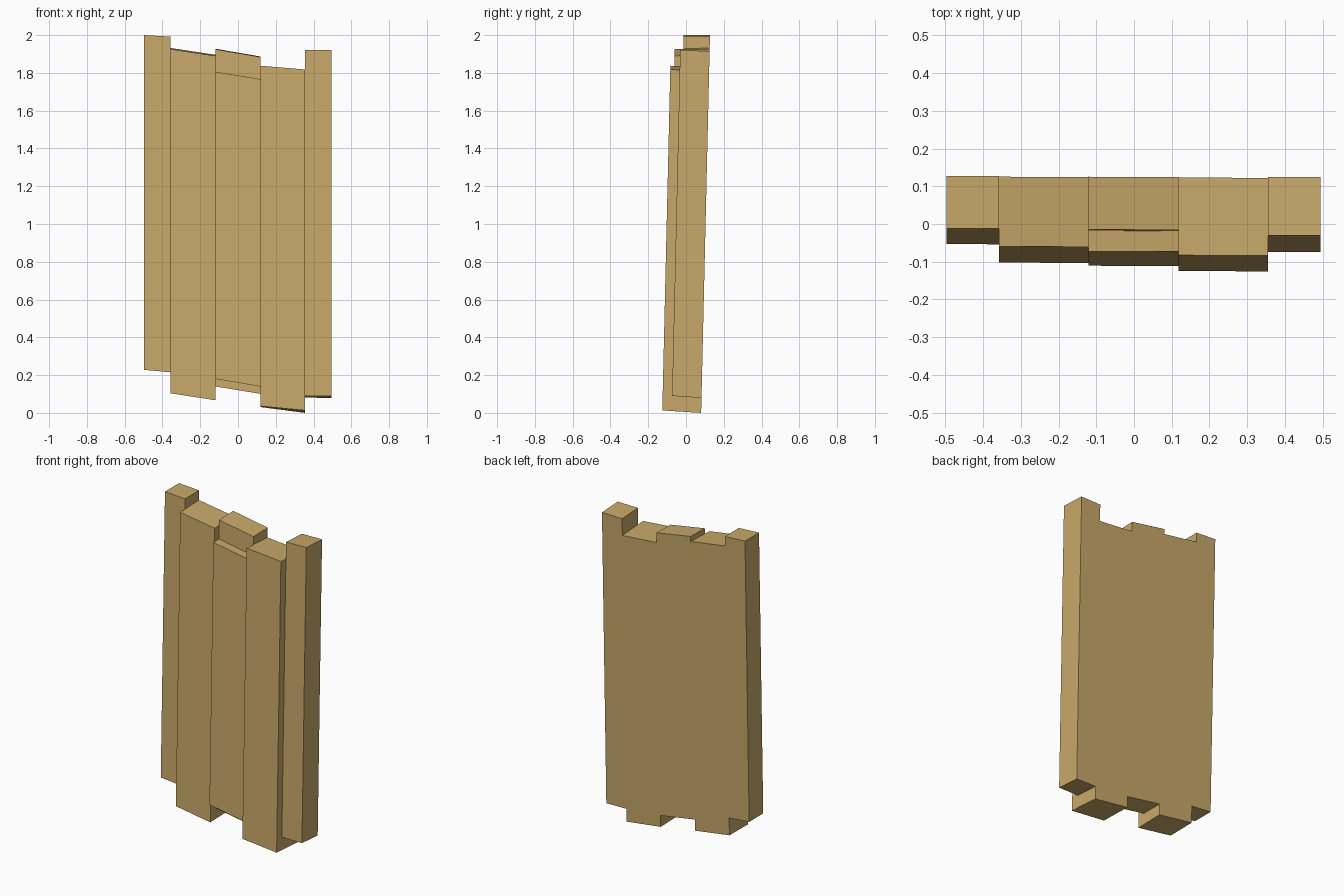
import bpy, bmesh

if "Cube" in bpy.data.objects:
    bpy.data.objects.remove(bpy.data.objects["Cube"])

wood = bpy.data.materials.new("tan wood")
wood.diffuse_color = (0.58, 0.395, 0.142, 1)
wood.use_nodes = True
wood.node_tree.nodes["Principled BSDF"].inputs["Base Color"].default_value = wood.diffuse_color

LEAN = 0.0234  # whole panel leans slightly backward towards the top


def plank(name, x0, x1, top, bottom, front, back=0.127):
    """Leaning plank. top / bottom: (front left, front right, back left, back right) heights;
    front / back: depth measured at z = 2."""
    bm = bmesh.new()
    rows = []
    for heights in (bottom, top):
        fl, fr, bl, br = heights
        rows.append([bm.verts.new((x, y - (2 - z) * LEAN, z)) for x, y, z in
                     ((x0, front, fl), (x1, front, fr), (x1, back, br), (x0, back, bl))])
    lo, hi = rows
    bm.faces.new(lo[::-1])
    bm.faces.new(hi)
    for i in range(4):
        j = (i + 1) % 4
        bm.faces.new((lo[i], lo[j], hi[j], hi[i]))
    bmesh.ops.recalc_face_normals(bm, faces=bm.faces)
    me = bpy.data.meshes.new(name)
    bm.to_mesh(me)
    bm.free()
    me.materials.append(wood)
    ob = bpy.data.objects.new(name, me)
    bpy.context.collection.objects.link(ob)


# outer posts
plank("left_post", -0.497, -0.358, (2.0, 1.992, 2.0, 1.992), (0.228, 0.215, 0.228, 0.215), -0.012)
plank("right_post", 0.355, 0.494, (1.92, 1.922, 1.912, 1.914), (0.09, 0.09, 0.081, 0.079), -0.029)
# inner boards
plank("left_board", -0.358, -0.12, (1.926, 1.89, 1.932, 1.896), (0.104, 0.067, 0.106, 0.071), -0.058)
plank("right_board", 0.118, 0.355, (1.838, 1.818, 1.826, 1.806), (0.036, 0.013, 0.031, 0.0), -0.079)
# middle board: long backing with a shorter facing on it
plank("middle_backing", -0.12, 0.118, (1.925, 1.884, 1.928, 1.887), (0.14, 0.101, 0.141, 0.102), -0.013)
plank("middle_facing", -0.12, 0.118, (1.806, 1.767, 1.806, 1.767), (0.18, 0.14, 0.18, 0.14), -0.068, -0.013)
